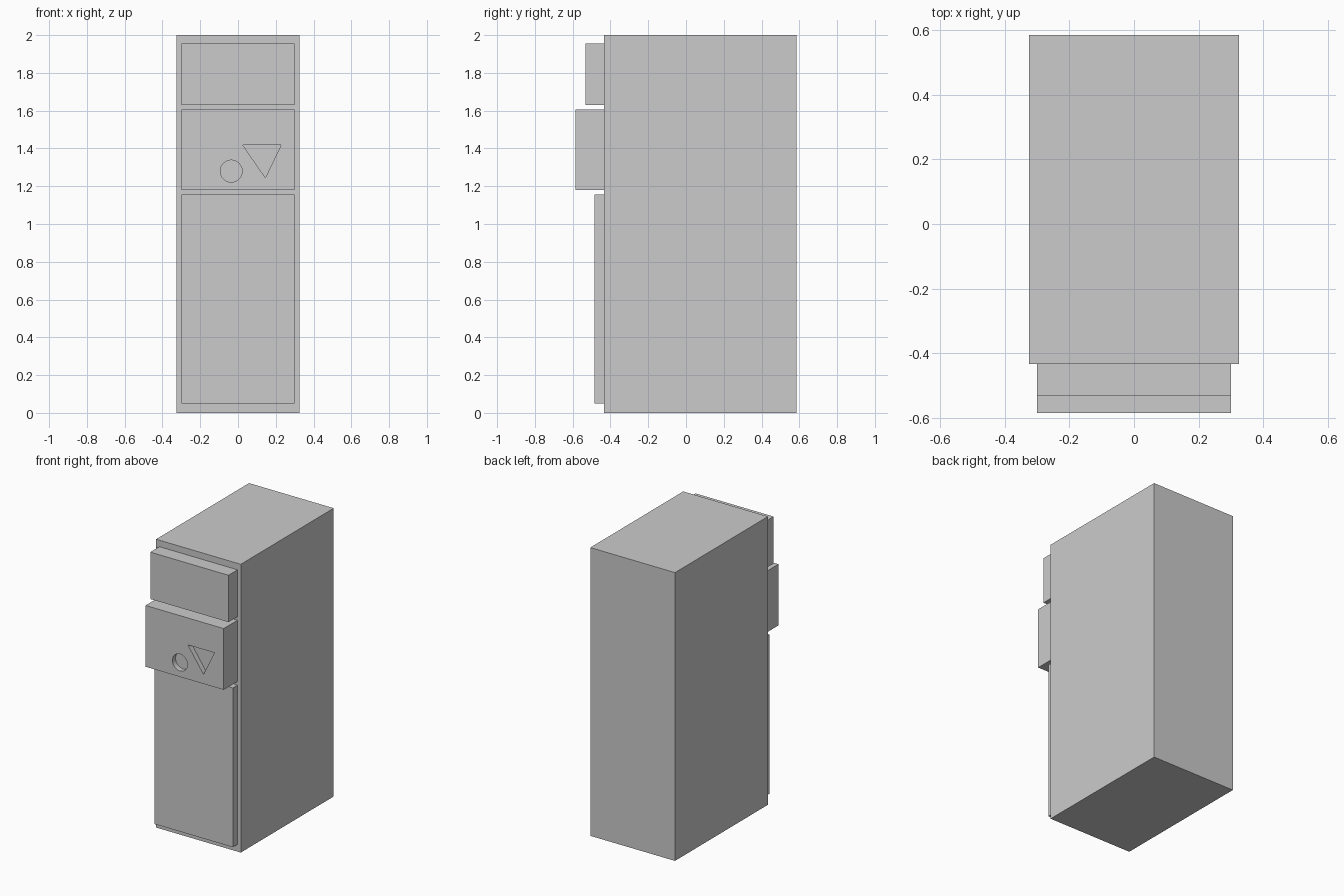
import bpy
import math

cube = bpy.data.objects.get("Cube")
if cube:
    bpy.data.objects.remove(cube, do_unlink=True)

FRONT = -0.434  # front plane of the cabinet
grey = bpy.data.materials.new("plain grey")
grey.use_nodes = True
colour = (0.6, 0.6, 0.6, 1)
grey.diffuse_color = colour
grey.node_tree.nodes["Principled BSDF"].inputs["Base Color"].default_value = colour


def prism(name, outline, y_front, y_back):
    """Extrude an x-z outline, listed anticlockwise from the front, along y."""
    n = len(outline)
    verts = [(x, y, z) for y in (y_front, y_back) for x, z in outline]
    faces = [tuple(range(n)), tuple(reversed(range(n, 2 * n)))]
    faces += [(i, i + n, (i + 1) % n + n, (i + 1) % n) for i in range(n)]
    mesh = bpy.data.meshes.new(name)
    mesh.from_pydata(verts, [], faces)
    mesh.materials.append(grey)
    obj = bpy.data.objects.new(name, mesh)
    bpy.context.collection.objects.link(obj)
    return obj


def block(name, half_width, bottom, top, y_front, y_back):
    w = half_width
    return prism(name, [(-w, bottom), (w, bottom), (w, top), (-w, top)], y_front, y_back)


# Cabinet and the three raised front panels
block("cabinet_body", 0.325, 0, 2, FRONT, 0.585)
block("lower_panel", 0.3, 0.05, 1.155, -0.485, FRONT)
block("upper_panel", 0.3, 1.63, 1.955, -0.533, FRONT)
middle = block("middle_panel", 0.3, 1.18, 1.605, -0.585, FRONT)

# Round and triangular recesses in the middle panel
floor = -0.585 + 0.035
turn = [2 * math.pi * i / 48 for i in range(48)]
circle = [(-0.036 + 0.058 * math.cos(a), 1.28 + 0.058 * math.sin(a)) for a in turn]
triangle = [(0.025, 1.418), (0.145, 1.245), (0.228, 1.418)]

for name, outline in (("round_cutter", circle), ("triangle_cutter", triangle)):
    cutter = prism(name, outline, -0.7, floor)
    cutter.hide_render = True
    cutter.hide_viewport = True
    cut = middle.modifiers.new(name, "BOOLEAN")
    cut.operation = "DIFFERENCE"
    cut.solver = "EXACT"
    cut.object = cutter

# Smooth the round recess wall while keeping every edge sharp
bpy.ops.object.select_all(action="DESELECT")
middle.select_set(True)
bpy.context.view_layer.objects.active = middle
for mod in list(middle.modifiers):
    bpy.ops.object.modifier_apply(modifier=mod.name)
bpy.ops.object.shade_smooth_by_angle(angle=math.radians(30))
